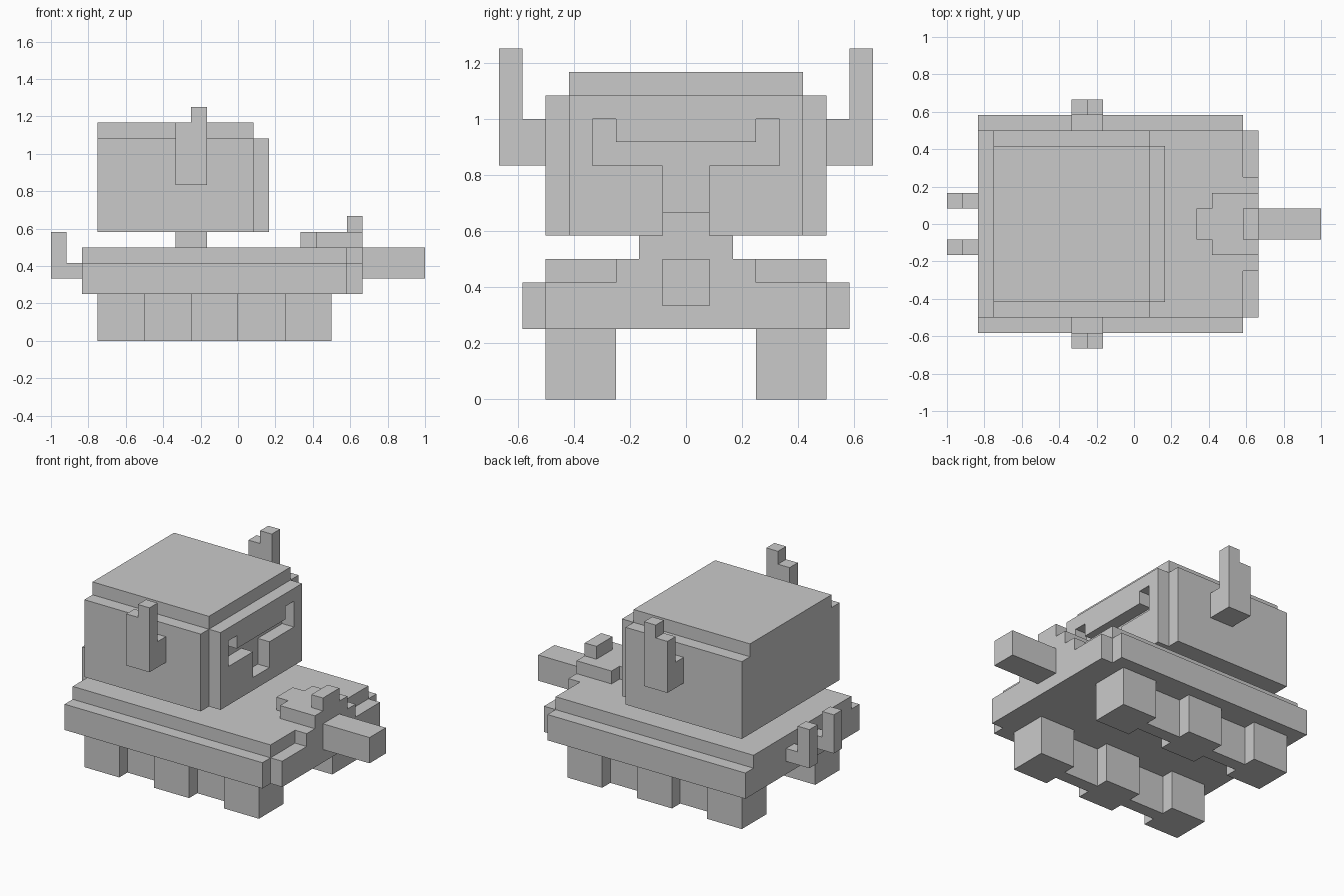
import bpy, bmesh

U = 1 / 12  # one block

cube = bpy.data.objects.get("Cube")
if cube:
    bpy.data.objects.remove(cube, do_unlink=True)

grey = bpy.data.materials.new("light_grey")
grey.use_nodes = True
colour = (0.59, 0.59, 0.59, 1)
grey.diffuse_color = colour
grey.node_tree.nodes["Principled BSDF"].inputs["Base Color"].default_value = colour

# Where an outline point (a, b) at depth d goes for each extrusion axis
PLACE = {
    "x": lambda a, b, d: (d, b, a),
    "y": lambda a, b, d: (a, d, b),
    "z": lambda a, b, d: (a, b, d),
}


def prism(name, outline, axis, lo, hi):
    """Extrude a flat outline along an axis, measured in blocks."""
    bm = bmesh.new()
    put = PLACE[axis]
    low = [bm.verts.new([c * U for c in put(a, b, lo)]) for a, b in outline]
    high = [bm.verts.new([c * U for c in put(a, b, hi)]) for a, b in outline]
    bm.faces.new(low)
    bm.faces.new(high)
    n = len(outline)
    for i in range(n):
        j = (i + 1) % n
        bm.faces.new((low[i], low[j], high[j], high[i]))
    bmesh.ops.recalc_face_normals(bm, faces=bm.faces)
    mesh = bpy.data.meshes.new(name)
    bm.to_mesh(mesh)
    bm.free()
    mesh.materials.append(grey)
    obj = bpy.data.objects.new(name, mesh)
    bpy.context.collection.objects.link(obj)
    return obj


def box(name, x, y, z):
    return prism(name, [(x[0], y[0]), (x[1], y[0]), (x[1], y[1]), (x[0], y[1])], "z", *z)


def both_sides(half):
    """Complete a half outline by mirroring it across y."""
    return half + [(a, -y) for a, y in reversed(half)]


# Hull: wide lower slab and stepped upper deck
prism("hull", both_sides([(-10, 7), (7, 7), (7, 6), (8, 6)]), "z", 3, 5)
prism("deck", both_sides([(-10, 6), (7, 6), (7, 3), (8, 3)]), "z", 5, 6)

# Front barrel and its raised mount
box("barrel", (8, 12), (-1, 1), (4, 6))
prism("barrel_mount", both_sides([(4, 1), (5, 1), (5, 2), (8, 2)]), "z", 6, 7)
box("barrel_sight", (7, 8), (-1, 1), (7, 8))

# Neck and head
box("neck", (-4, -2), (-1, 1), (6, 7))
box("head", (-9, 1), (-6, 6), (7, 13))
box("head_cap", (-9, 1), (-5, 5), (13, 14))

# Face plate with the eye and nose opening cut through it
face = box("face_plate", (1, 2), (-5, 5), (7, 13))
opening = both_sides([(8, 1), (10, 1), (10, 4), (12, 4), (12, 3), (11, 3)])
cutter = prism("face_cutter", opening, "x", 0, 3)
cutter.hide_render = True
cut = face.modifiers.new("opening", "BOOLEAN")
cut.operation = "DIFFERENCE"
cut.solver = "EXACT"
cut.object = cutter
bpy.context.view_layer.objects.active = face
bpy.ops.object.modifier_apply(modifier=cut.name)
bpy.data.objects.remove(cutter, do_unlink=True)

# Paired parts
for side, s in (("left", 1), ("right", -1)):
    # Track: three wide blocks joined by narrow links
    near = [(-9, 6), (-6, 6), (-6, 5), (-3, 5), (-3, 6), (0, 6), (0, 5), (3, 5), (3, 6), (6, 6)]
    far = [(x, 9 - y) for x, y in reversed(near)]
    prism(side + "_track", [(x, s * y) for x, y in near + far], "z", 0, 3)

    # Antenna on a stub
    box(side + "_antenna_stub", (-4, -2), sorted((s * 6, s * 7)), (10, 12))
    antenna = [(-4, 10), (-2, 10), (-2, 15), (-3, 15), (-3, 14), (-4, 14)]
    prism(side + "_antenna", antenna, "y", s * 7, s * 8)

    # Rear exhaust hook
    hook = [(-10, 4), (-12, 4), (-12, 7), (-11, 7), (-11, 5), (-10, 5)]
    prism(side + "_exhaust", hook, "y", s, s * 2)
